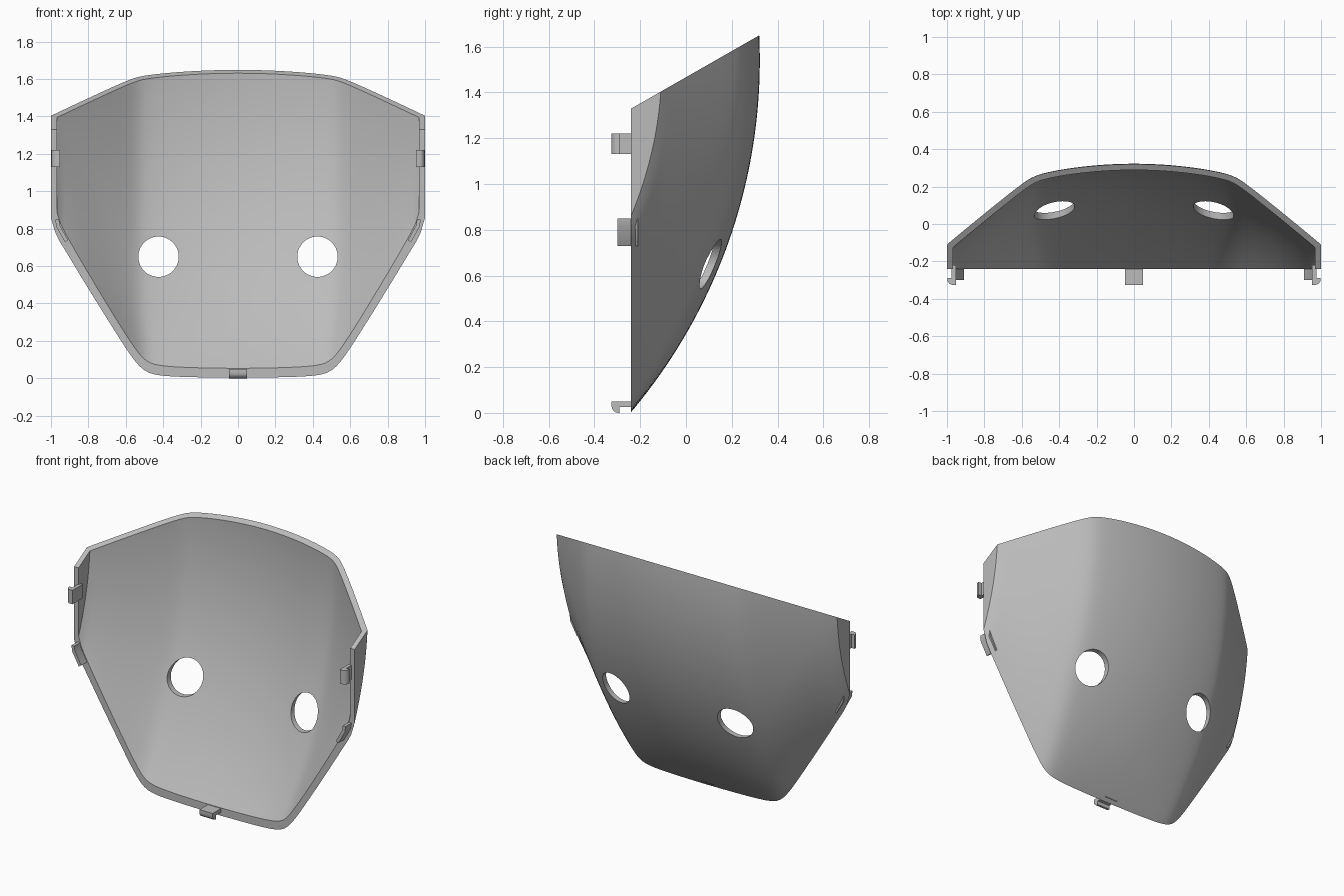
import bpy, bmesh, math

if "Cube" in bpy.data.objects:
    bpy.data.objects.remove(bpy.data.objects["Cube"], do_unlink=True)

grey = bpy.data.materials.new("plain grey")
grey.use_nodes = True
grey.diffuse_color = (0.5, 0.5, 0.5, 1)
grey.node_tree.nodes["Principled BSDF"].inputs["Base Color"].default_value = (0.5, 0.5, 0.5, 1)

FRONT = -0.24       # plane of the open rim
RADIUS = 2.377      # radius of the curved back


def add_object(name, bm):
    mesh = bpy.data.meshes.new(name)
    bm.to_mesh(mesh)
    bm.free()
    mesh.materials.append(grey)
    obj = bpy.data.objects.new(name, mesh)
    bpy.context.collection.objects.link(obj)
    return obj


def prism(name, points, place, a, b):
    """Extrude a flat outline from a to b; place(u, v, w) gives the 3D point."""
    bm = bmesh.new()
    near = [bm.verts.new(place(u, v, a)) for u, v in points]
    far = [bm.verts.new(place(u, v, b)) for u, v in points]
    bm.faces.new(near)
    bm.faces.new(far)
    for i in range(len(points)):
        k = (i + 1) % len(points)
        bm.faces.new((near[i], near[k], far[k], far[i]))
    bmesh.ops.recalc_face_normals(bm, faces=bm.faces)
    return add_object(name, bm)


def apply_modifier(obj, kind, **settings):
    mod = obj.modifiers.new(kind.title(), kind)
    for key, value in settings.items():
        setattr(mod, key, value)
    bpy.context.view_layer.objects.active = obj
    bpy.ops.object.modifier_apply(modifier=mod.name)


def cut(obj, cutter, operation):
    apply_modifier(obj, "BOOLEAN", object=cutter, operation=operation, solver="EXACT")
    bpy.data.objects.remove(cutter, do_unlink=True)


def smooth_max(a, b, k):
    return (a + b + math.sqrt((a - b) ** 2 + k * k)) / 2


# Shape rules of the shell
def back_curve(z):
    return 0.323 - RADIUS + math.sqrt(RADIUS ** 2 - (z - 1.54) ** 2)


def side_drop(x):
    return -smooth_max(0.2 * x * x, 0.12 + 0.81 * (x - 0.62), 0.03)


def lower_edge(x):
    corner = 0.05 * max(0, (x - 0.96) / 0.04) ** 2
    return smooth_max(0, 0.13 + 1.65 * (x - 0.59), 0.1) + corner


def shell_depth(x, z):
    low = lower_edge(x)
    fix = FRONT - back_curve(low) - side_drop(x)
    fade = min(1, max(0, 1 - (z - low) / 0.6)) ** 2
    return back_curve(z) + side_drop(x) + fix * fade


# Shell: oversized sheet with straight side walls, thickened, then trimmed
COLS, ROWS = 80, 48
bm = bmesh.new()
grid = []
for i in range(-1, COLS + 2):
    x = max(-1, min(1, -1 + 2 * i / COLS))
    is_wall = i < 0 or i > COLS
    low = lower_edge(abs(x)) - 0.1
    column = []
    for j in range(ROWS + 1):
        z = low + (1.75 - low) * j / ROWS
        y = -0.45 if is_wall else shell_depth(abs(x), z)
        column.append(bm.verts.new((x, y, z)))
    grid.append(column)
for left, right in zip(grid, grid[1:]):
    for j in range(ROWS):
        bm.faces.new((left[j], left[j + 1], right[j + 1], right[j]))
shell = add_object("shell", bm)
apply_modifier(shell, "SOLIDIFY", thickness=0.032, offset=-1, use_even_offset=True)

trim = prism("trim_cutter", [(FRONT, -0.5), (FRONT, 1.329), (0.6, 1.809), (0.6, -0.5)],
             lambda u, v, w: (w, u, v), -1.5, 1.5)
cut(shell, trim, "INTERSECT")

# Round holes
circle = [(0.108 * math.cos(math.tau * i / 48), 0.108 * math.sin(math.tau * i / 48))
          for i in range(48)]
for side in (-1, 1):
    hole = prism("hole_cutter", circle,
                 lambda u, v, w: (0.425 * side + u, w, 0.65 + v), -0.6, 0.6)
    cut(shell, hole, "DIFFERENCE")

# Hook outline: u runs forward from the rim, v runs from outside to inside
hook = [(-0.02, 0.05), (0.085, 0.05), (0.085, 0.03)]
hook += [(0.055 + 0.03 * math.cos(a), 0.03 - 0.03 * math.sin(a))
         for a in (math.pi / 8 * i for i in range(1, 5))]
hook += [(0.05, 0), (0.05, 0.025), (-0.02, 0.025)]

parts = [shell]
parts.append(prism("bottom_clip", hook, lambda u, v, w: (w, FRONT - u, v), -0.047, 0.047))

# Side clips and corner tabs
tab = [(0.957, 0.85), (0.953, 0.82), (0.908, 0.738), (0.925, 0.728), (0.972, 0.812), (0.977, 0.85)]
for side, label in ((1, "left"), (-1, "right")):
    parts.append(prism(label + "_clip", hook,
                       lambda u, v, w: (side * (0.998 - 0.9 * v), FRONT - u, w), 1.13, 1.22))
    parts.append(prism(label + "_tab", tab,
                       lambda u, v, w: (side * u, w, v), -0.3, -0.21))

# Smooth shading with sharp edges kept
bpy.ops.object.select_all(action="DESELECT")
for obj in parts:
    obj.select_set(True)
bpy.context.view_layer.objects.active = shell
bpy.ops.object.shade_smooth_by_angle(angle=math.radians(30))
